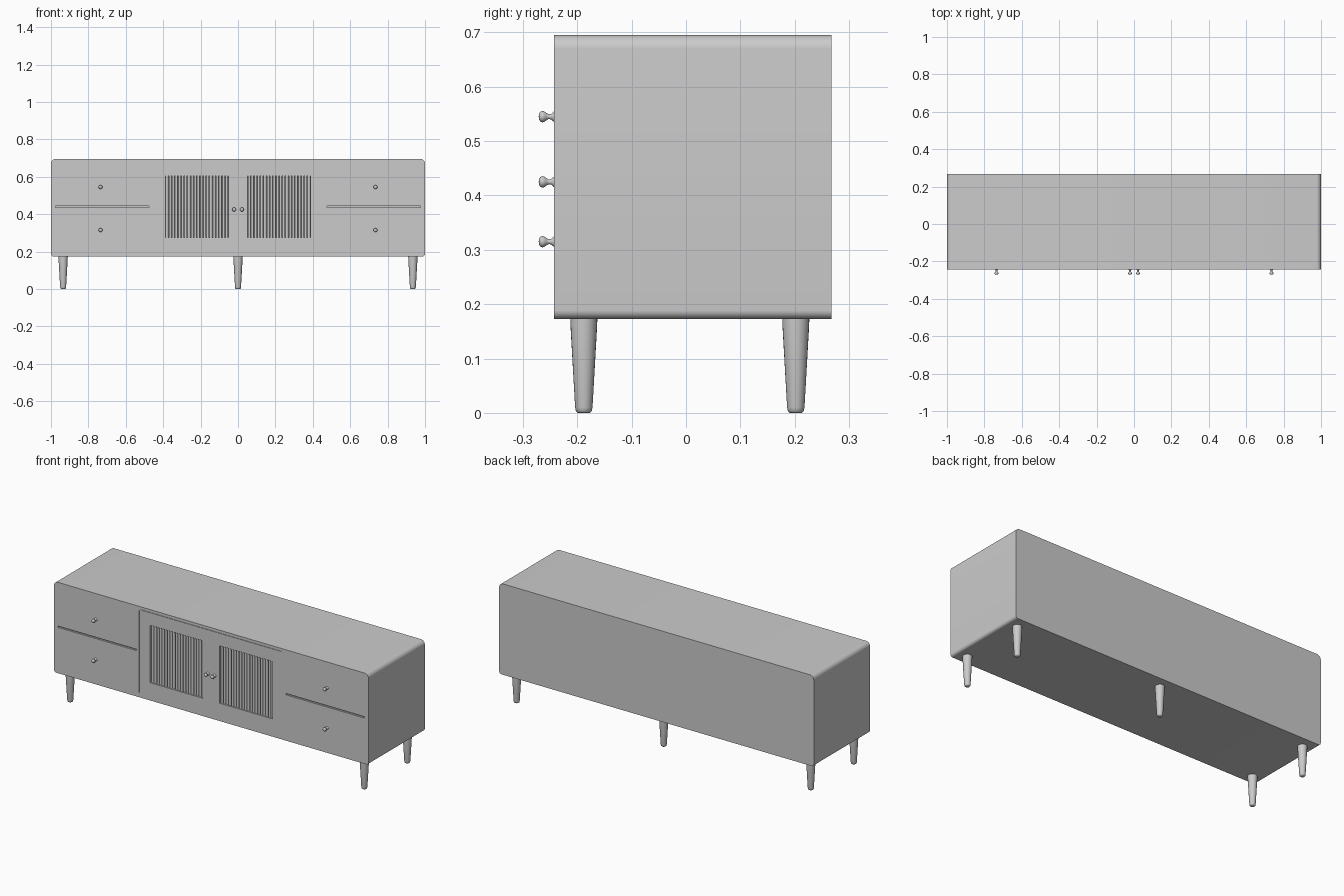
import bpy, bmesh, math
from mathutils import Matrix

if "Cube" in bpy.data.objects:
    bpy.data.objects.remove(bpy.data.objects["Cube"])

FRONT, BACK, BOTTOM, TOP = -0.243, 0.268, 0.173, 0.695


def finish(name, bm, angle=35):
    bmesh.ops.recalc_face_normals(bm, faces=bm.faces)
    me = bpy.data.meshes.new(name)
    bm.to_mesh(me)
    bm.free()
    ob = bpy.data.objects.new(name, me)
    bpy.context.collection.objects.link(ob)
    smooth(ob, angle)
    return ob


def smooth(ob, angle=35):
    bpy.ops.object.select_all(action='DESELECT')
    ob.select_set(True)
    bpy.context.view_layer.objects.active = ob
    bpy.ops.object.shade_smooth_by_angle(angle=math.radians(angle))


def add_box(bm, x0, x1, y0, y1, z0, z1):
    m = Matrix.Translation(((x0 + x1) / 2, (y0 + y1) / 2, (z0 + z1) / 2))
    bmesh.ops.create_cube(bm, size=1, matrix=m @ Matrix.Diagonal((x1 - x0, y1 - y0, z1 - z0, 1)))


def lathe(name, profile, matrix, steps=24):
    # Revolve (radius, height) points about the local z axis
    bm = bmesh.new()
    vs = [bm.verts.new((r, 0, h)) for r, h in profile]
    es = [bm.edges.new(p) for p in zip(vs, vs[1:])]
    bmesh.ops.spin(bm, geom=vs + es, cent=(0, 0, 0), axis=(0, 0, 1),
                   angle=math.tau, steps=steps)
    bmesh.ops.remove_doubles(bm, verts=bm.verts, dist=1e-5)
    ob = finish(name, bm, 50)
    ob.matrix_world = matrix
    return ob


# Cabinet body: rounded front outline extruded to the back
bm = bmesh.new()
outline = []
for sx, sz, a0, r in ((1, 1, 0, 0.025), (-1, 1, 90, 0.025), (-1, -1, 180, 0.016), (1, -1, 270, 0.016)):
    cx = sx * (1 - r)
    cz = TOP - r if sz > 0 else BOTTOM + r
    for i in range(9):
        a = math.radians(a0 + i * 90 / 8)
        outline.append(bm.verts.new((cx + r * math.cos(a), FRONT, cz + r * math.sin(a))))
face = bm.faces.new(outline)
ext = bmesh.ops.extrude_face_region(bm, geom=[face])
bmesh.ops.translate(bm, vec=(0, BACK - FRONT, 0),
                    verts=[v for v in ext['geom'] if isinstance(v, bmesh.types.BMVert)])
body = finish("cabinet_body", bm)

# Cutter: door recesses, drawer gaps and faint door outlines
bm = bmesh.new()
Y0 = FRONT - 0.05
add_box(bm, -0.45, 0.45, Y0, FRONT + 0.003, 0.677, 0.681)
for s in (-1, 1):
    def span(a, b):
        return sorted((s * a, s * b))
    add_box(bm, *span(0.052, 0.388), Y0, FRONT + 0.02, 0.275, 0.605)
    add_box(bm, *span(0.475, 0.975), Y0, FRONT + 0.010, 0.436, 0.444)
    add_box(bm, *span(0.455, 0.458), Y0, FRONT + 0.003, 0.20, 0.672)
cutter = finish("front_cutter", bm)
cutter.hide_render = True
mod = body.modifiers.new("front_cuts", 'BOOLEAN')
mod.operation = 'DIFFERENCE'
mod.solver = 'EXACT'
mod.object = cutter
bpy.context.view_layer.objects.active = body
bpy.ops.object.modifier_apply(modifier=mod.name)
bpy.data.objects.remove(cutter)
smooth(body)

# Slatted door panels: rows of vertical rods inside the recesses
COUNT = 20
pitch = 0.336 / COUNT
for side, s in (("left", -1), ("right", 1)):
    bm = bmesh.new()
    for i in range(COUNT):
        x = s * (0.052 + pitch * (i + 0.5))
        bmesh.ops.create_cone(bm, cap_ends=True, segments=16, radius1=0.0074, radius2=0.0074,
                              depth=0.33, matrix=Matrix.Translation((x, FRONT + 0.0125, 0.44)))
    finish(side + "_door_slats", bm)

# Knobs
knob = [(0, -0.002), (0.010, -0.002), (0.009, 0.001), (0.005, 0.005), (0.0045, 0.010),
        (0.007, 0.014), (0.0098, 0.018), (0.0105, 0.021), (0.009, 0.025), (0.005, 0.0275), (0, 0.028)]
turn = Matrix.Rotation(math.radians(90), 4, 'X')
for s in (-1, 1):
    for label, x, z in (("upper_drawer", 0.735, 0.545), ("lower_drawer", 0.735, 0.315), ("door", 0.021, 0.425)):
        lathe(label + "_knob", knob, Matrix.Translation((s * x, FRONT, z)) @ turn, 20)

# Tapered legs: four corners plus one centre support at the back
leg = [(0, 0), (0.011, 0), (0.0145, 0.003), (0.016, 0.010), (0.0245, 0.160), (0.025, 0.175), (0, 0.175)]
for label, x, y in (("front_leg", -0.935, -0.188), ("front_leg", 0.935, -0.188),
                    ("back_leg", -0.935, 0.202), ("back_leg", 0.935, 0.202),
                    ("centre_leg", 0, 0.202)):
    lathe(label, leg, Matrix.Translation((x, y, 0)))
